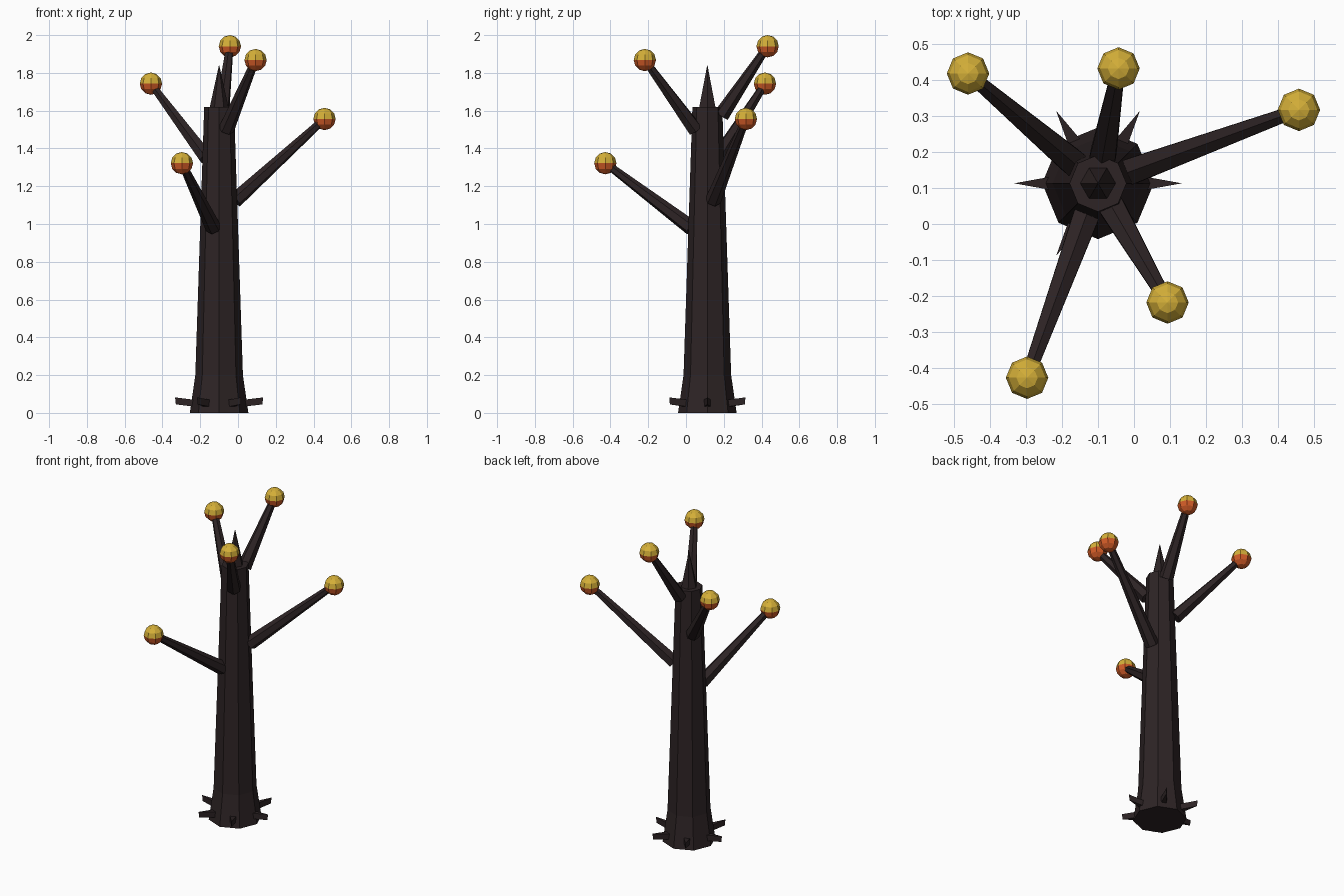
import bpy, bmesh, math
from mathutils import Vector, Matrix

if "Cube" in bpy.data.objects:
    bpy.data.objects.remove(bpy.data.objects["Cube"])

CX, CY = -0.10, 0.113          # trunk axis


def mat(name, rgb):
    m = bpy.data.materials.new(name)
    m.diffuse_color = (*rgb, 1)
    m.use_nodes = True
    m.node_tree.nodes["Principled BSDF"].inputs["Base Color"].default_value = m.diffuse_color
    return m


bark = mat("dark bark", (0.026, 0.017, 0.018))
gold = mat("gold", (0.66, 0.43, 0.04))
orange = mat("orange", (0.64, 0.105, 0.02))


def finish(name, bm, mats):
    bmesh.ops.recalc_face_normals(bm, faces=bm.faces[:])
    me = bpy.data.meshes.new(name)
    bm.to_mesh(me)
    bm.free()
    for m in mats:
        me.materials.append(m)
    ob = bpy.data.objects.new(name, me)
    bpy.context.collection.objects.link(ob)
    return ob


def loft(name, rings, sides):
    """Stack of polygon rings (z, radius) around the trunk axis."""
    bm = bmesh.new()
    loops = []
    for z, r in rings:
        loops.append([bm.verts.new((CX + r * math.cos(2 * math.pi * i / sides),
                                    CY + r * math.sin(2 * math.pi * i / sides), z))
                      for i in range(sides)])
    for a, b in zip(loops, loops[1:]):
        for i in range(sides):
            j = (i + 1) % sides
            bm.faces.new((a[i], a[j], b[j], b[i]))
    bm.faces.new(loops[0])
    bm.faces.new(loops[-1])
    return finish(name, bm, [bark])


def branch(name, p, q, r1, r2):
    """Tapered six-sided limb from p to q."""
    d = q - p
    rot = d.to_track_quat('Z', 'Y').to_matrix().to_4x4()
    bm = bmesh.new()
    bmesh.ops.create_cone(bm, cap_ends=True, segments=6, radius1=r1, radius2=r2,
                          depth=d.length,
                          matrix=Matrix.Translation((p + q) / 2) @ rot)
    finish(name, bm, [bark])


def bud(name, c, r):
    """Ball with a gold upper half and an orange lower half."""
    bm = bmesh.new()
    bmesh.ops.create_uvsphere(bm, u_segments=8, v_segments=6, radius=r,
                              matrix=Matrix.Translation(c))
    for f in bm.faces:
        f.material_index = 0 if f.calc_center_median().z > c.z else 1
    finish(name, bm, [gold, orange])


# trunk with flared foot, and the spike on top
loft("trunk", [(0, 0.155), (0.2, 0.126), (1.62, 0.079)], 8)
loft("top_spike", [(1.58, 0.058), (1.84, 0.001)], 6)

# branches with buds: tip x, y, z and base height
limbs = [(-0.297, -0.427, 1.322, 0.98),
         (0.458, 0.317, 1.556, 1.125),
         (-0.461, 0.418, 1.743, 1.352),
         (0.093, -0.218, 1.868, 1.50),
         (-0.043, 0.432, 1.941, 1.575)]
for i, (x, y, z, bz) in enumerate(limbs, 1):
    tip = Vector((x, y, z))
    out = Vector((x - CX, y - CY, 0)).normalized()
    base = Vector((CX, CY, bz)) + out * (0.09 if i < 4 else 0.075)
    branch(f"branch_{i}", base, tip, 0.042, 0.02)
    bud(f"bud_{i}", tip, 0.059)

# ring of wedge thorns at the foot, tilted slightly upward
for k in range(6):
    bm = bmesh.new()
    lo = [bm.verts.new(v) for v in ((0.09, -0.025, 0.028), (0.09, 0.025, 0.028),
                                    (0.229, 0, 0.045))]
    hi = [bm.verts.new(v) for v in ((0.094, -0.025, 0.065), (0.094, 0.025, 0.065),
                                    (0.233, 0, 0.082))]
    bm.faces.new(lo)
    bm.faces.new(hi)
    for i in range(3):
        j = (i + 1) % 3
        bm.faces.new((lo[i], lo[j], hi[j], hi[i]))
    bm.transform(Matrix.Translation((CX, CY, 0)) @ Matrix.Rotation(k * math.pi / 3, 4, 'Z'))
    finish(f"foot_thorn_{k + 1}", bm, [bark])
